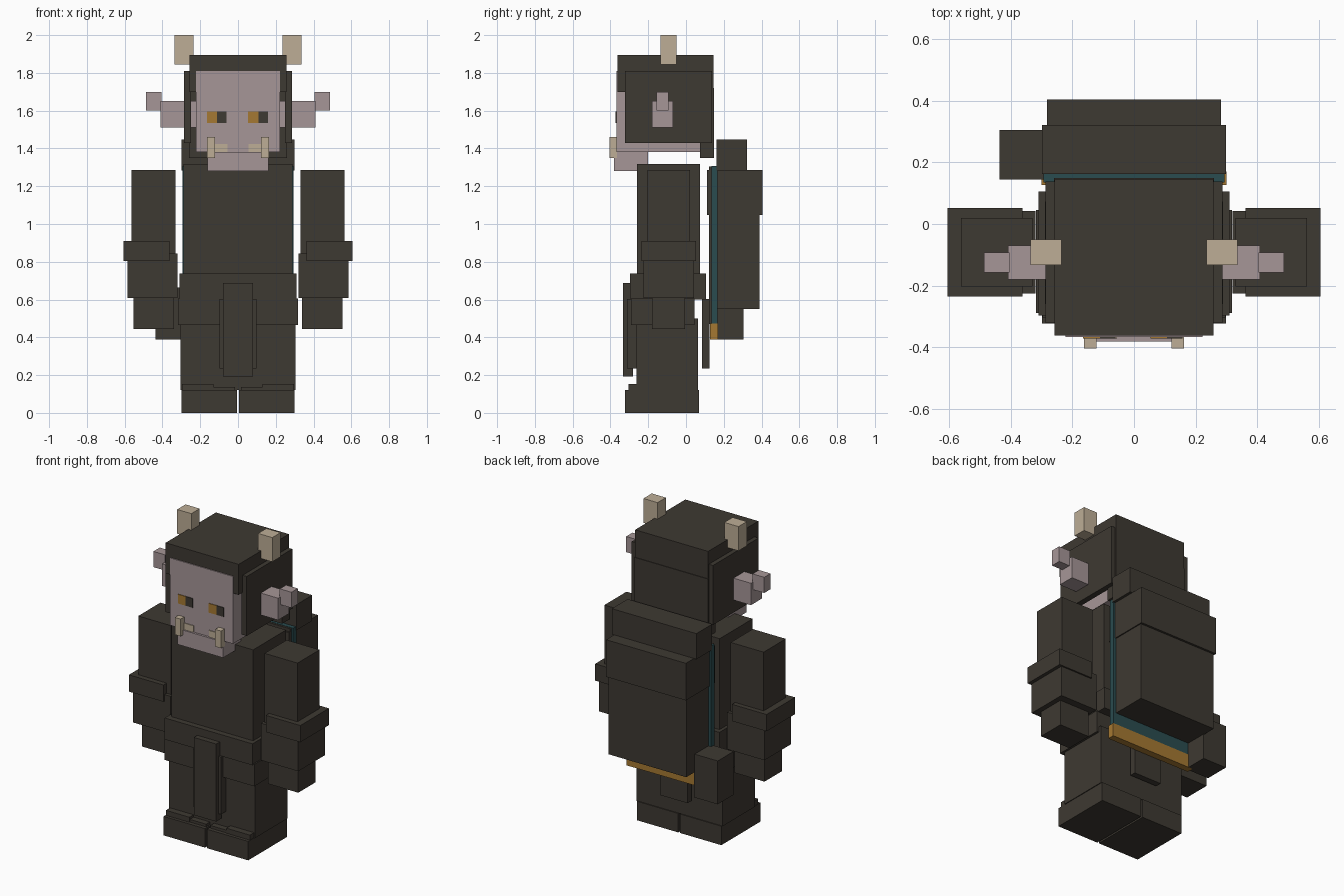
import bpy
import bmesh
from mathutils import Matrix, Vector

old_cube = bpy.data.objects.get("Cube")
if old_cube:
    bpy.data.objects.remove(old_cube, do_unlink=True)


def make_material(name, red, green, blue):
    colour = (red, green, blue, 1)
    material = bpy.data.materials.new(name)
    material.diffuse_color = colour
    material.use_nodes = True
    shader = material.node_tree.nodes["Principled BSDF"]
    shader.inputs["Base Color"].default_value = colour
    shader.inputs["Roughness"].default_value = 0.9
    return material


dark = make_material("dark_brown", 0.048, 0.041, 0.032)
skin = make_material("pale_skin", 0.38, 0.305, 0.31)
bone = make_material("bone", 0.51, 0.42, 0.305)
gold = make_material("gold", 0.376, 0.19, 0.032)
teal = make_material("teal_cloth", 0.023, 0.072, 0.08)


def box(name, material, x, y, z):
    """Flat-sided block given as a (low, high) pair along each axis."""
    low, high = map(Vector, zip(x, y, z))
    mesh = bpy.data.meshes.new(name)
    bm = bmesh.new()
    placement = Matrix.Translation((low + high) / 2) @ Matrix.Diagonal((*(high - low), 1))
    bmesh.ops.create_cube(bm, size=1, matrix=placement)
    bm.to_mesh(mesh)
    bm.free()
    mesh.materials.append(material)
    part = bpy.data.objects.new(name, mesh)
    bpy.context.collection.objects.link(part)
    return part


def centred(name, material, half_width, y, z):
    return box(name, material, (-half_width, half_width), y, z)


def pair(name, material, x, y, z):
    """The same block on the left (+x) and the right (-x)."""
    inner, outer = x
    box("left_" + name, material, (inner, outer), y, z)
    box("right_" + name, material, (-outer, -inner), y, z)


# Head, hair and jaw
centred("head", skin, 0.222, y=(-0.368, 0.075), z=(1.38, 1.81))
centred("jaw", skin, 0.162, y=(-0.382, -0.2), z=(1.28, 1.381))
centred("hair_cap", dark, 0.258, y=(-0.362, 0.145), z=(1.7, 1.895))
centred("hair_back", dark, 0.26, y=(0.073, 0.149), z=(1.35, 1.72))
pair("hair_side", dark, x=(0.25, 0.287), y=(-0.322, 0.138), z=(1.43, 1.81))

# Ears, horns, tusks and teeth
pair("ear", skin, x=(0.2, 0.41), y=(-0.18, -0.07), z=(1.51, 1.65))
pair("ear_tip", skin, x=(0.405, 0.488), y=(-0.157, -0.093), z=(1.6, 1.7))
pair("horn", bone, x=(0.236, 0.336), y=(-0.134, -0.05), z=(1.845, 2))
pair("tusk", bone, x=(0.122, 0.163), y=(-0.405, -0.366), z=(1.35, 1.46))
pair("tooth", bone, x=(0.055, 0.122), y=(-0.373, -0.366), z=(1.38, 1.423))

# Eyes: thin plates, both looking the same way
for side, start in (("right", -0.165), ("left", 0.053)):
    middle = start + 0.055
    box(side + "_iris", gold, (start, middle), y=(-0.372, -0.366), z=(1.536, 1.595))
    box(side + "_pupil", dark, (middle, middle + 0.05), y=(-0.372, -0.366), z=(1.536, 1.595))

# Torso, belt and skirt
centred("torso", dark, 0.289, y=(-0.26, 0.073), z=(0.65, 1.318))
centred("belt", dark, 0.31, y=(-0.297, 0.105), z=(0.6, 0.737))
centred("skirt", dark, 0.318, y=(-0.29, 0.045), z=(0.465, 0.605))

# Loincloth layers
centred("front_loincloth", dark, 0.079, y=(-0.333, -0.28), z=(0.192, 0.688))
centred("front_under_cloth", dark, 0.098, y=(-0.312, -0.25), z=(0.235, 0.602))
centred("back_loincloth", dark, 0.098, y=(0.085, 0.124), z=(0.235, 0.602))

# Legs and feet
pair("leg", dark, x=(0, 0.304), y=(-0.262, 0.064), z=(0.12, 0.5))
pair("foot", dark, x=(0.006, 0.299), y=(-0.324, 0.07), z=(0, 0.121))
pair("foot_strap", dark, x=(0.13, 0.297), y=(-0.304, -0.25), z=(0.115, 0.153))
pair("inner_strap", dark, x=(0.015, 0.135), y=(-0.3, -0.25), z=(0.115, 0.138))

# Arms
pair("upper_arm", dark, x=(0.33, 0.563), y=(-0.203, 0.02), z=(0.8, 1.285))
pair("bracer", dark, x=(0.362, 0.606), y=(-0.236, 0.052), z=(0.803, 0.91))
pair("forearm", dark, x=(0.32, 0.584), y=(-0.226, 0.042), z=(0.608, 0.845))
pair("hand", dark, x=(0.338, 0.552), y=(-0.18, -0.005), z=(0.445, 0.61))

# Cape with lining and gold hem
centred("cape", teal, 0.295, y=(0.135, 0.167), z=(0.47, 1.307))
centred("cape_lining", dark, 0.284, y=(0.122, 0.137), z=(0.47, 1.305))
centred("cape_hem", gold, 0.3, y=(0.126, 0.17), z=(0.388, 0.473))

# Backpack, bedroll and side pouch
centred("backpack", dark, 0.275, y=(0.165, 0.39), z=(0.55, 1.055))
centred("backpack_flap", dark, 0.282, y=(0.11, 0.404), z=(1.048, 1.285))
centred("bedroll", dark, 0.299, y=(0.162, 0.322), z=(1.284, 1.448))
box("side_pouch", dark, (-0.438, -0.27), y=(0.145, 0.305), z=(0.388, 0.665))
